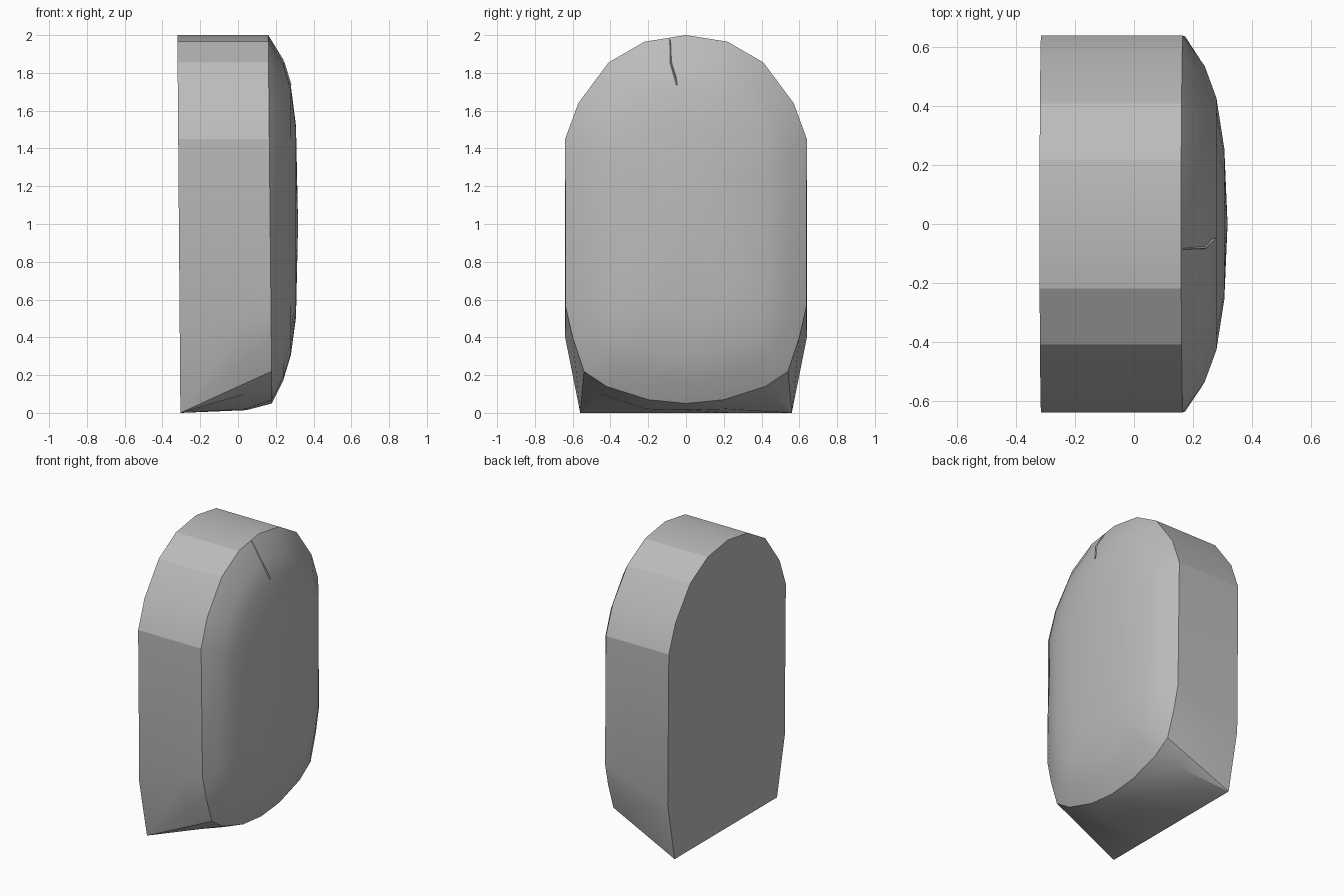
import bpy, bmesh, math

cube = bpy.data.objects.get("Cube")
if cube:
    bpy.data.objects.remove(cube)

# One plain grey for the whole slab
grey = bpy.data.materials.new("plain_grey")
grey.use_nodes = True
COLOUR = (0.5, 0.5, 0.5, 1)
grey.diffuse_color = COLOUR
grey.node_tree.nodes["Principled BSDF"].inputs["Base Color"].default_value = COLOUR

# Half outlines (y, z) from the crown down to the middle of the base
ARCH = [(0, 2), (0.22, 1.965), (0.41, 1.855), (0.57, 1.64), (0.64, 1.45)]
BACK = ARCH + [(0.64, 0.4)] + [(0.56, 0)] * 3 + [(0.25, 0), (0, 0)]
RIM = ARCH + [(0.637, 0.56), (0.60, 0.40), (0.54, 0.22), (0.42, 0.14),
              (0.2, 0.07), (0, 0.05)]


def full_ring(half, x_at):
    """Mirror a half outline and place it at the depth given by its height."""
    loop = half + [(-y, z) for y, z in half[-2:0:-1]]
    return [(x_at(z), y, z) for y, z in loop]


def lerp(a, b, t):
    return tuple(p + (q - p) * t for p, q in zip(a, b))


def finish(name, bm, angle):
    bmesh.ops.remove_doubles(bm, verts=bm.verts, dist=0.0005)
    bmesh.ops.recalc_face_normals(bm, faces=bm.faces)
    mesh = bpy.data.meshes.new(name)
    bm.to_mesh(mesh)
    bm.free()
    mesh.materials.append(grey)
    obj = bpy.data.objects.new(name, mesh)
    bpy.context.collection.objects.link(obj)
    bpy.ops.object.select_all(action='DESELECT')
    obj.select_set(True)
    bpy.context.view_layer.objects.active = obj
    bpy.ops.object.shade_smooth_by_angle(angle=math.radians(angle))


# Slab: flat back, straight wall, rounded rim and low dome
back = full_ring(BACK, lambda z: -0.305 - 0.008 * z)
rim = full_ring(RIM, lambda z: 0.18 - 0.01 * z)
middle = [lerp(a, b, 0.72) for a, b in zip(back, rim)]
middle = [(x, y, z * 0.4 if z < 0.06 else z) for x, y, z in middle]
rings = [back, middle, rim]
for x, sy, sz in [(0.24, 0.84, 0.87), (0.28, 0.67, 0.73), (0.307, 0.4, 0.52)]:
    rings.append([(x, y * sy, 1 + (z - 1) * sz) for _, y, z in rim])

bm = bmesh.new()
loops = [[bm.verts.new(p) for p in ring] for ring in rings]
count = len(back)
for low, high in zip(loops, loops[1:]):
    for i in range(count):
        j = (i + 1) % count
        bm.faces.new((low[i], low[j], high[j], high[i]))
bm.faces.new(loops[0])
peak = bm.verts.new((0.318, 0, 1))
for i in range(count):
    bm.faces.new((loops[-1][i], loops[-1][(i + 1) % count], peak))
finish("domed_slab", bm, 20)

# Small chipped ridge near the crown
bm = bmesh.new()
a, b, c, d = [bm.verts.new(p) for p in (
    (0.165, -0.085, 1.985), (0.245, -0.082, 1.86),
    (0.284, -0.045, 1.735), (0.18, -0.13, 1.76))]
for face in ((a, b, c), (a, b, d), (b, c, d), (a, c, d)):
    bm.faces.new(face)
finish("crown_ridge", bm, 10)
